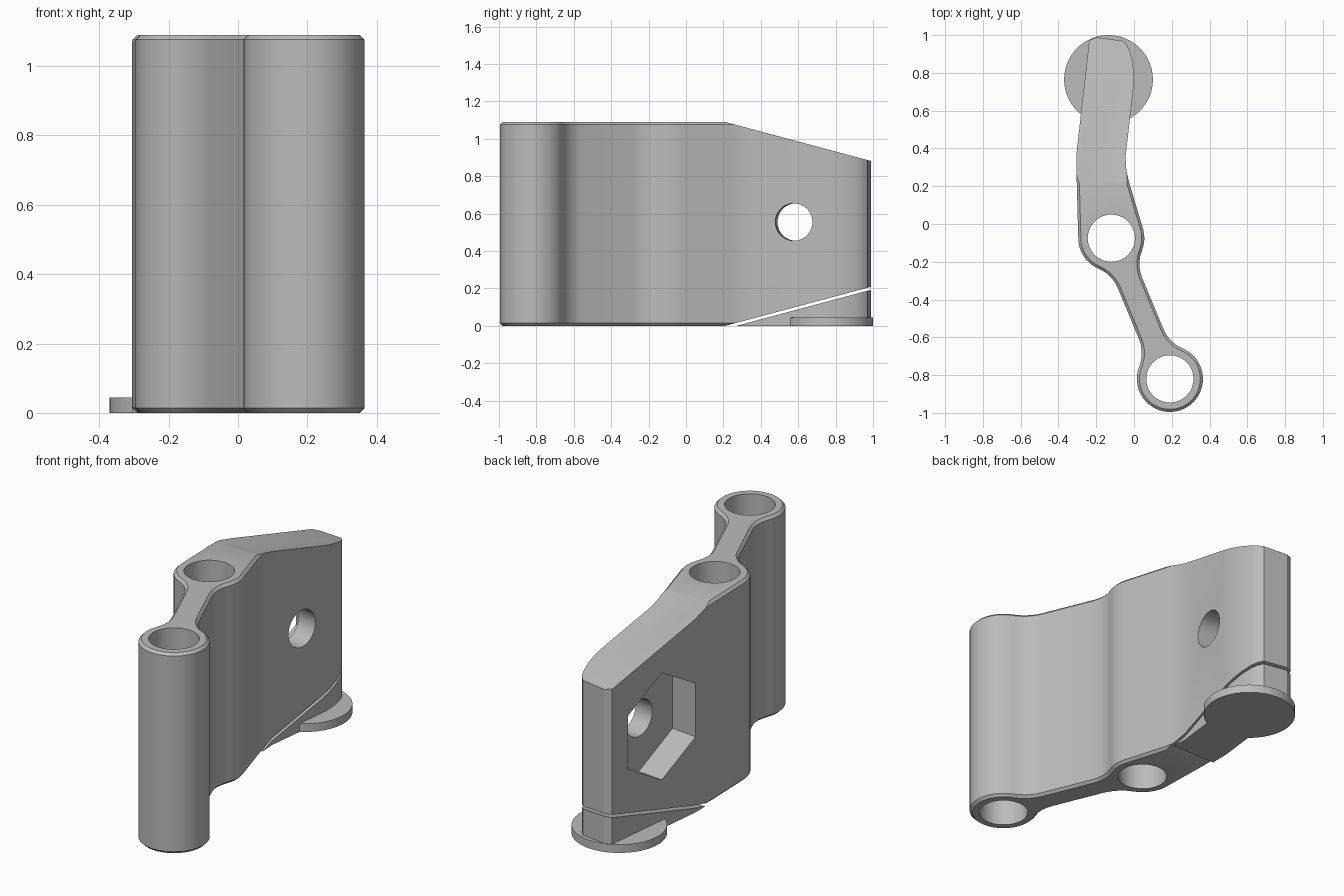
import bpy, bmesh, math
from mathutils import Vector, Matrix

cube = bpy.data.objects.get("Cube")
if cube:
    bpy.data.objects.remove(cube, do_unlink=True)

grey = bpy.data.materials.new("plain_grey")
grey.use_nodes = True
grey.diffuse_color = (0.5, 0.5, 0.5, 1)
grey.node_tree.nodes["Principled BSDF"].inputs["Base Color"].default_value = (0.5, 0.5, 0.5, 1)

HEIGHT = 1.09
SLOPE = math.tan(math.radians(15))
FRONT, MIDDLE = Vector((0.19, -0.82)), Vector((-0.12, -0.075))   # sleeve centres
R, BORE, WEB, FILLET = 0.175, 0.125, 0.07, 0.19


def make_object(name, bm):
    bmesh.ops.recalc_face_normals(bm, faces=bm.faces)
    mesh = bpy.data.meshes.new(name)
    bm.to_mesh(mesh)
    bm.free()
    mesh.materials.append(grey)
    obj = bpy.data.objects.new(name, mesh)
    bpy.context.collection.objects.link(obj)
    return obj


def activate(obj):
    bpy.ops.object.select_all(action='DESELECT')
    obj.select_set(True)
    bpy.context.view_layer.objects.active = obj


def arc(centre, a, b, ccw):
    """Points from a to b around centre."""
    start = math.atan2(*(a - centre).yx)
    sweep = (math.atan2(*(b - centre).yx) - start) % math.tau
    if not ccw:
        sweep -= math.tau
    n = max(4, int(abs(sweep) / math.radians(8)))
    radius = (a - centre).length
    return [centre + radius * Vector((math.cos(start + sweep * i / n), math.sin(start + sweep * i / n)))
            for i in range(n + 1)]


def fillet(sleeve, along, side):
    """Centre, sleeve tangent and web tangent of the fillet where the web meets a sleeve."""
    reach = math.sqrt((R + FILLET) ** 2 - (WEB + FILLET) ** 2)
    c = sleeve + along * reach + side * (WEB + FILLET)
    return c, sleeve + (c - sleeve) * R / (R + FILLET), c - side * FILLET


def prism(outline, height):
    bm = bmesh.new()
    base = bm.faces.new([bm.verts.new((p[0], p[1], 0)) for p in outline])
    top = bmesh.ops.extrude_face_region(bm, geom=[base])["geom"]
    bmesh.ops.translate(bm, vec=(0, 0, height), verts=[g for g in top if isinstance(g, bmesh.types.BMVert)])
    bmesh.ops.recalc_face_normals(bm, faces=bm.faces)
    return bm


def slice_off(bm, point, normal):
    """Remove everything on the normal side of a plane and cap the cut."""
    cut = bmesh.ops.bisect_plane(bm, geom=bm.verts[:] + bm.edges[:] + bm.faces[:], dist=1e-5,
                                 plane_co=point, plane_no=normal, clear_outer=True)["geom_cut"]
    bmesh.ops.contextual_create(bm, geom=[g for g in cut if isinstance(g, bmesh.types.BMEdge)])
    bmesh.ops.recalc_face_normals(bm, faces=bm.faces)


def drill(target, sides, radius, start, axis, length):
    """Cut a straight hole with the given number of sides."""
    z = Vector(axis).normalized()
    y = Vector((0, 0, 1)) if abs(z.z) < 0.5 else Vector((0, 1, 0))
    x = y.cross(z)
    m = Matrix((x, y, z)).transposed().to_4x4()
    m.translation = Vector(start) + z * length / 2
    bm = bmesh.new()
    bmesh.ops.create_cone(bm, cap_ends=True, segments=sides, radius1=radius, radius2=radius,
                          depth=length, matrix=m)
    cutter = make_object("cutter", bm)
    cutter.hide_render = True
    activate(target)
    mod = target.modifiers.new("hole", 'BOOLEAN')
    mod.operation, mod.solver, mod.object = 'DIFFERENCE', 'EXACT', cutter
    bpy.ops.object.modifier_apply(modifier=mod.name)
    bpy.data.objects.remove(cutter, do_unlink=True)


# Plan outline: front sleeve, web, middle sleeve, bent tail
u = (MIDDLE - FRONT).normalized()
n = Vector((u.y, -u.x))
fr, fl = fillet(FRONT, u, n), fillet(FRONT, u, -n)
mr, ml = fillet(MIDDLE, -u, n), fillet(MIDDLE, -u, -n)
tail_angle = math.radians(15)
tail = [Vector(p) for p in (
    (-0.03, 0.235), (-0.041, 0.29), (-0.045, 0.355), (-0.003, 0.72), (0.0, 0.78), (-0.006, 0.85),
    (-0.02, 0.91), (-0.036, 0.945), (-0.06, 0.97), (-0.20, 0.988), (-0.237, 0.972),
    (-0.305, 0.37), (-0.305, 0.29))]
outline = arc(FRONT, fl[1], fr[1], True)
outline += arc(fr[0], fr[1], fr[2], False)[1:]
outline += arc(mr[0], mr[2], mr[1], False)
outline += arc(MIDDLE, mr[1], MIDDLE + R * Vector((math.cos(tail_angle), math.sin(tail_angle))), True)[1:]
outline += tail
outline += arc(MIDDLE, MIDDLE - Vector((R, 0)), ml[1], True)
outline += arc(ml[0], ml[1], ml[2], False)[1:]
outline += arc(fl[0], fl[2], fl[1], False)[:-1]

# Bracket body with chamfered rims and sloped tail
bm = prism(outline, HEIGHT)
rims = [e for e in bm.edges if abs(e.verts[0].co.z - e.verts[1].co.z) < 1e-4]
bmesh.ops.bevel(bm, geom=rims, offset=0.014, segments=1, affect='EDGES', clamp_overlap=False)
slice_off(bm, (0, 0.21, HEIGHT), (0, SLOPE, 1))
slice_off(bm, (0, 0.21, 0), (0, SLOPE, -1))
body = make_object("bracket_body", bm)

# Sleeve bores, nut pocket and bolt hole
for c in (FRONT, MIDDLE):
    drill(body, 64, BORE, (c.x, c.y, -0.1), (0, 0, 1), HEIGHT + 0.2)
axis = Vector((1, -0.11, 0)).normalized()
face = Vector((-0.278, 0.605, 0.555))
drill(body, 6, 0.29, face - axis * 0.2, axis, 0.35)
drill(body, 48, 0.1, face - axis * 0.2, axis, 0.7)

# Support wedge under the tail
bm = prism([(-0.037, 0.268)] + tail[1:-1] + [(-0.305, 0.268)], 0.4)
slice_off(bm, (0, 0.27, 0), (0, -SLOPE, 1))
wedge = make_object("support_wedge", bm)

# Round foot pad
bm = bmesh.new()
bmesh.ops.create_cone(bm, cap_ends=True, segments=64, radius1=0.235, radius2=0.235, depth=0.045,
                      matrix=Matrix.Translation((-0.135, 0.765, 0.0225)))
pad = make_object("foot_pad", bm)

for obj in (body, wedge, pad):
    activate(obj)
    bpy.ops.object.shade_smooth_by_angle(angle=math.radians(25))
